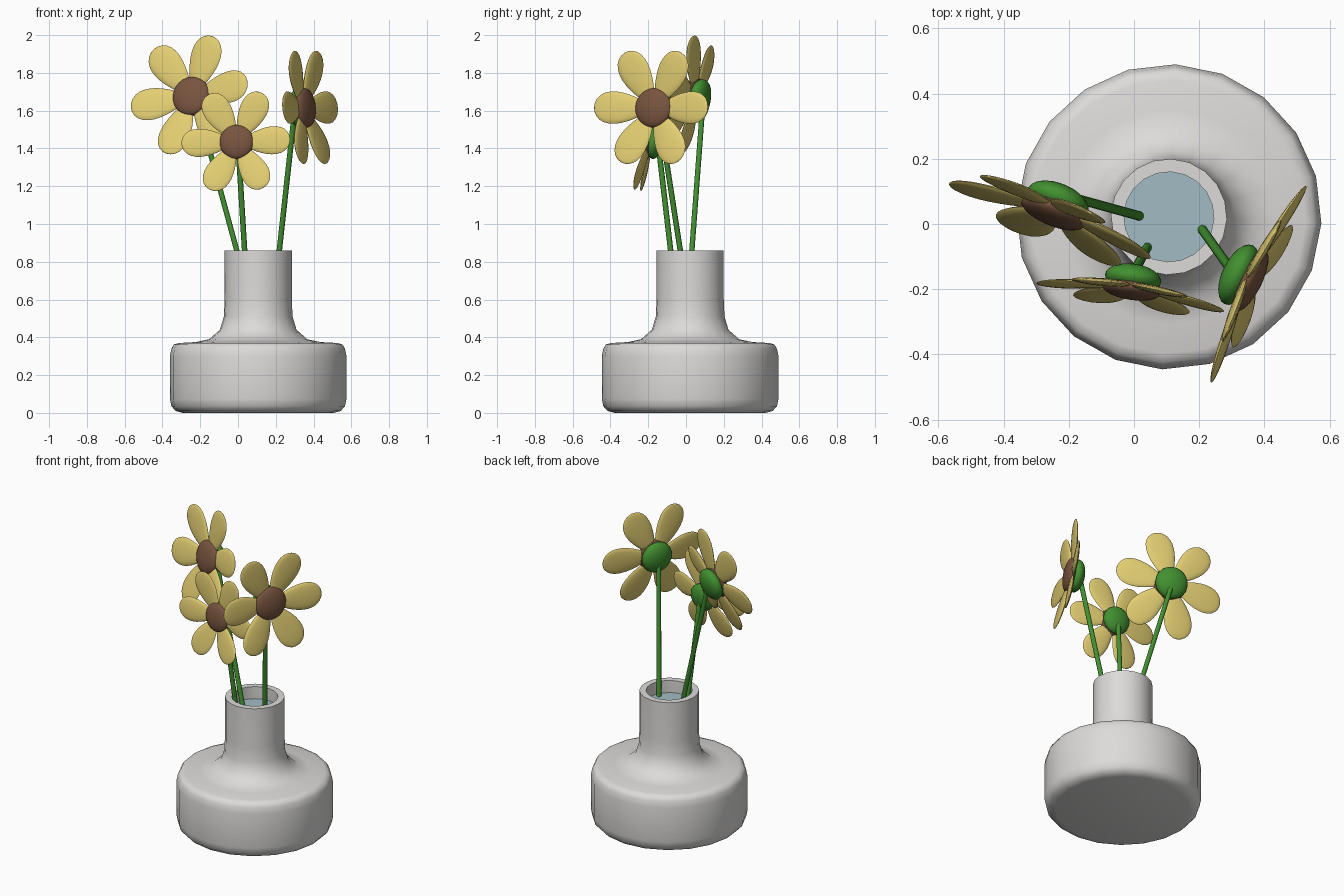
import bpy, bmesh, math
from mathutils import Vector, Matrix

if "Cube" in bpy.data.objects:
    bpy.data.objects.remove(bpy.data.objects["Cube"])


def material(name, rgb):
    m = bpy.data.materials.new(name)
    m.diffuse_color = (*rgb, 1)
    m.use_nodes = True
    m.node_tree.nodes["Principled BSDF"].inputs["Base Color"].default_value = m.diffuse_color
    return m


CERAMIC = material("pale grey ceramic", (0.72, 0.71, 0.70))
YELLOW = material("petal yellow", (0.77, 0.62, 0.17))
BROWN = material("seed brown", (0.19, 0.09, 0.05))
GREEN = material("stem green", (0.055, 0.28, 0.03))
WATER = material("water blue", (0.36, 0.50, 0.56))
VX, VY = 0.107, 0.022


def finish(name, bm, mat, angle=50):
    bmesh.ops.recalc_face_normals(bm, faces=bm.faces)
    me = bpy.data.meshes.new(name)
    bm.to_mesh(me)
    bm.free()
    me.materials.append(mat)
    ob = bpy.data.objects.new(name, me)
    bpy.context.collection.objects.link(ob)
    bpy.ops.object.select_all(action='DESELECT')
    ob.select_set(True)
    bpy.context.view_layer.objects.active = ob
    bpy.ops.object.shade_smooth_by_angle(angle=math.radians(angle))
    return ob


def lathe(name, profile, mat, sides=20):
    bm = bmesh.new()
    rings = []
    for r, z in profile:
        ring = []
        for i in range(sides):
            a = 2 * math.pi * i / sides - math.radians(2.5)
            ring.append(bm.verts.new((VX + r * math.cos(a), VY + r * math.sin(a), z)))
        rings.append(ring)
    for a, b in zip(rings, rings[1:]):
        for i in range(sides):
            j = (i + 1) % sides
            bm.faces.new((a[i], a[j], b[j], b[i]))
    bm.faces.new(rings[0])
    if len(rings) > 1:
        bm.faces.new(rings[-1])
    return finish(name, bm, mat)


# vase: rounded squat body, flared shoulder, straight open neck, inner wall
lathe("vase", [(0.40, 0), (0.437, 0.01), (0.46, 0.035), (0.468, 0.075),
               (0.468, 0.30), (0.46, 0.34), (0.447, 0.362), (0.42, 0.37),
               (0.33, 0.375), (0.26, 0.39), (0.203, 0.44), (0.182, 0.51),
               (0.178, 0.60), (0.178, 0.86), (0.138, 0.86), (0.138, 0.50),
               (0.16, 0.42), (0.24, 0.35), (0.41, 0.32), (0.41, 0.06)], CERAMIC)
# water surface
lathe("water", [(0.139, 0.78)], WATER)


def ellipsoid(bm, matrix, radius, half, offset):
    m = matrix @ Matrix.Translation((0, 0, offset)) @ Matrix.Diagonal((radius, radius, half, 1))
    bmesh.ops.create_uvsphere(bm, u_segments=24, v_segments=12, radius=1, matrix=m)


def petal(bm, matrix):
    # sphere along x, stretched, tapered to the base and cupped forward
    made = bmesh.ops.create_uvsphere(bm, u_segments=16, v_segments=14, radius=1)
    for v in made["verts"]:
        w, h, x = v.co
        t = (x + 1) / 2
        v.co = matrix @ Vector((0.03 + 0.305 * t, 0.10 * w * (0.5 + 0.62 * t),
                                0.014 * h + 0.04 * t))


def stem(name, start, end, radius):
    start, end = Vector(start), Vector(end)
    d = end - start
    bm = bmesh.new()
    m = Matrix.Translation((start + end) / 2) @ d.to_track_quat('Z', 'Y').to_matrix().to_4x4()
    bmesh.ops.create_cone(bm, cap_ends=True, segments=12, radius1=radius,
                          radius2=radius, depth=d.length, matrix=m)
    finish(name, bm, GREEN)


def flower(tag, center, normal, size, phase, entry):
    n = Vector(normal).normalized()
    c = Vector(center) - 0.01 * n
    u = Vector((0, 0, 1)).cross(n).normalized()
    v = n.cross(u)
    rot = Matrix((u, v, n)).transposed().to_4x4()
    m = Matrix.Translation(c) @ rot @ Matrix.Scale(size, 4)

    # six petals
    bm = bmesh.new()
    for i in range(6):
        petal(bm, m @ Matrix.Rotation(math.radians(phase + 60 * i), 4, 'Z'))
    finish(tag + "_petals", bm, YELLOW)
    # seed disc
    bm = bmesh.new()
    ellipsoid(bm, m, 0.105, 0.035, 0.012)
    finish(tag + "_centre", bm, BROWN)
    # green cup behind the petals
    bm = bmesh.new()
    ellipsoid(bm, m, 0.10, 0.05, -0.028)
    finish(tag + "_sepal", bm, GREEN)
    # straight stem, carried on below the water
    top = c - n * 0.05 * size
    e = Vector(entry)
    low = e + (e - top) * ((0.45 - e.z) / (e.z - top.z))
    stem(tag + "_stem", low, top, 0.0145)


flower("left_flower", (-0.247, 0.037, 1.677), (-0.37, -0.90, 0.22), 1.0, 12, (0.015, 0.025, 0.78))
flower("middle_flower", (-0.008, -0.20, 1.435), (-0.15, -0.98, 0.12), 0.87, 2, (0.04, -0.072, 0.78))
flower("right_flower", (0.355, -0.172, 1.615), (0.90, -0.435, 0.085), 1.0, 0, (0.21, -0.018, 0.78))
